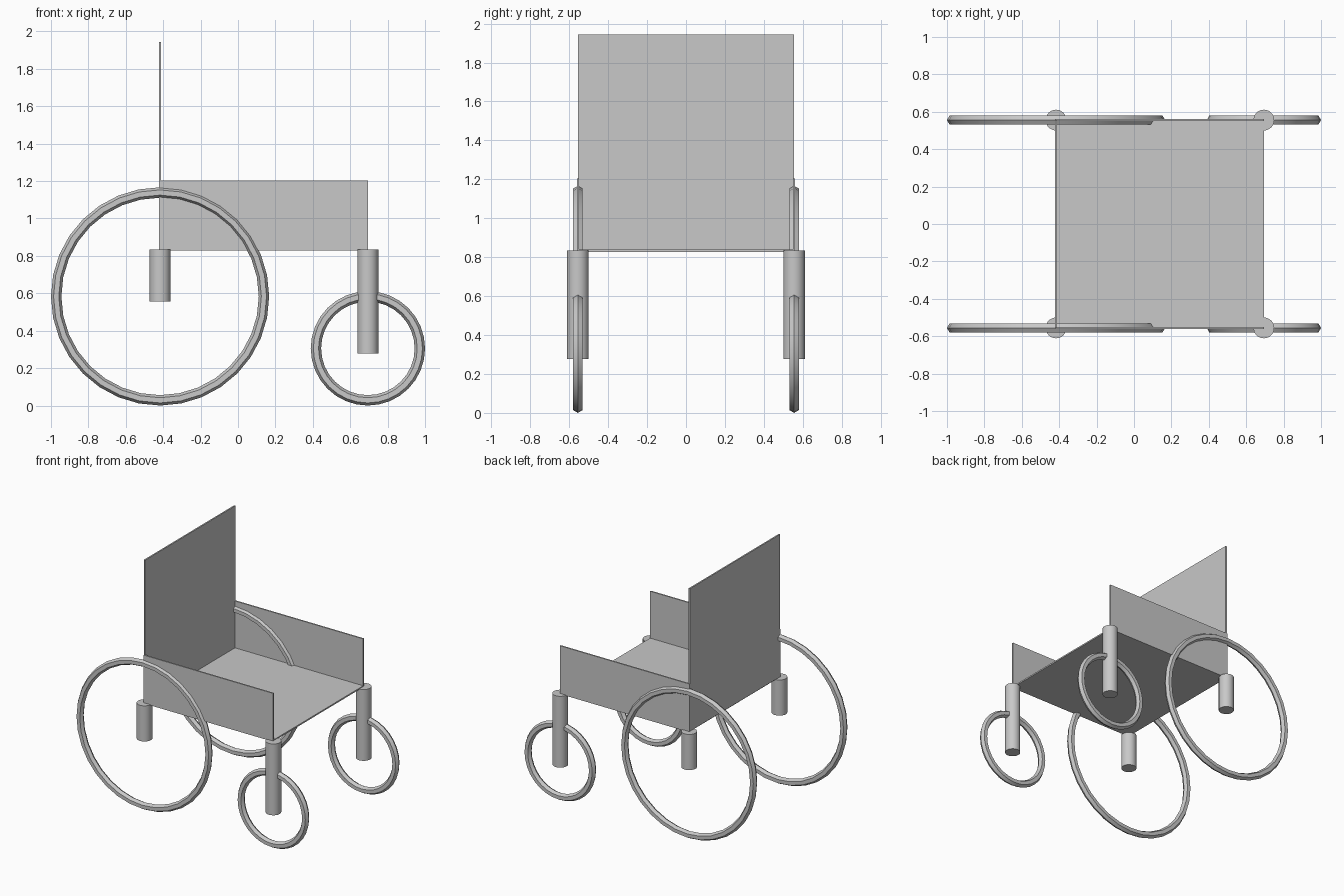
import bpy
import math

if "Cube" in bpy.data.objects:
    bpy.data.objects.remove(bpy.data.objects["Cube"])

U = 2 / 3.6            # half the seat width
T = 0.02 * U           # panel thickness
REAR_X, FRONT_X = -0.75 * U, 1.25 * U
SEAT_Z = 1.5 * U

grey = bpy.data.materials.new("light grey")
grey.diffuse_color = (0.58, 0.58, 0.58, 1)
grey.use_nodes = True
grey.node_tree.nodes["Principled BSDF"].inputs["Base Color"].default_value = grey.diffuse_color


def finish(name, smooth=False):
    ob = bpy.context.object
    ob.name = name
    ob.data.materials.append(grey)
    if smooth:
        bpy.ops.object.shade_smooth_by_angle(angle=math.radians(30))
    return ob


def panel(name, lo, hi):
    bpy.ops.mesh.primitive_cube_add(
        size=1, location=[(a + b) / 2 for a, b in zip(lo, hi)])
    ob = finish(name)
    ob.scale = [b - a for a, b in zip(lo, hi)]


def leg(name, x, y, bottom):
    bpy.ops.mesh.primitive_cylinder_add(
        vertices=32, radius=0.1 * U, depth=SEAT_Z - bottom,
        location=(x, y, (SEAT_Z + bottom) / 2))
    finish(name, True)


def wheel(name, x, y, radius):
    tube = 0.05 * U
    bpy.ops.mesh.primitive_torus_add(
        major_radius=radius, minor_radius=tube,
        major_segments=32, minor_segments=6,
        location=(x, y, radius + tube), rotation=(math.pi / 2, 0, 0))
    finish(name, True)


# seat and backrest
h = T / 2
panel("seat", (REAR_X, -U, SEAT_Z - h), (FRONT_X, U, SEAT_Z + h))
panel("backrest", (REAR_X - h, -U, SEAT_Z), (REAR_X + h, U, 3.5 * U))

# armrests, legs and wheels on both sides
for side, s in (("right", -1), ("left", 1)):
    y = s * U
    panel(side + "_armrest", (REAR_X - h, y - h, SEAT_Z - h), (FRONT_X, y + h, 1.204))
    leg(side + "_rear_leg", REAR_X, y, U)
    leg(side + "_front_leg", FRONT_X, y, 0.5 * U)
    wheel(side + "_rear_wheel", REAR_X, y, U)
    wheel(side + "_front_wheel", FRONT_X, y, 0.5 * U)
